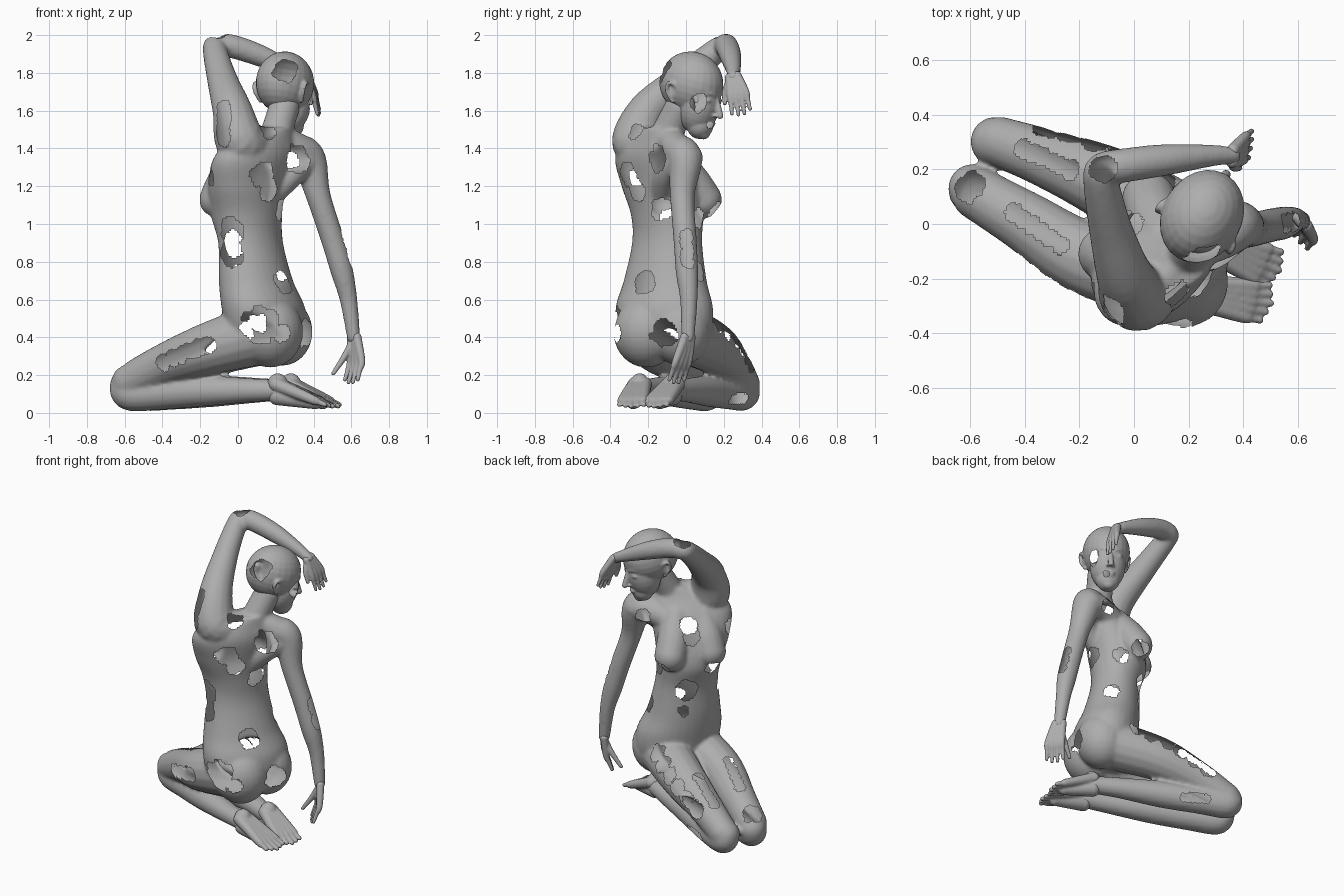
import bpy, bmesh, math
from mathutils import Vector, Matrix, noise

cube = bpy.data.objects.get("Cube")
if cube:
    bpy.data.objects.remove(cube, do_unlink=True)

grey = bpy.data.materials.new("stone_grey")
grey.use_nodes = True
tone = (0.42, 0.42, 0.42, 1)
grey.diffuse_color = tone
for node in grey.node_tree.nodes:
    if node.type == 'BSDF_PRINCIPLED':
        node.inputs["Base Color"].default_value = tone


def spline(points, steps=6):
    """Catmull-Rom through rows of any length."""
    rows = [points[0]] + list(points) + [points[-1]]
    out = []
    for a, b, c, d in zip(rows, rows[1:], rows[2:], rows[3:]):
        for s in range(steps):
            t = s / steps
            out.append([q + t * (r - p) / 2 + t * t * (2 * p - 5 * q + 4 * r - s4) / 2
                        + t ** 3 * (3 * q - p - 3 * r + s4) / 2
                        for p, q, r, s4 in zip(a, b, c, d)])
    return out + [list(points[-1])]


def skin(bm, rings):
    """Close a row of point rings into a solid tube."""
    loops = [[bm.verts.new(co) for co in ring] for ring in rings]
    n = len(loops[0])
    for low, high in zip(loops, loops[1:]):
        for i in range(n):
            j = (i + 1) % n
            bm.faces.new((low[i], low[j], high[j], high[i]))
    bm.faces.new(loops[0][::-1])
    bm.faces.new(loops[-1])


def ellipse(centre, u, v, sides):
    turns = [math.tau * i / sides for i in range(sides)]
    return [centre + u * math.cos(t) + v * math.sin(t) for t in turns]


def ball(bm, centre, size, frame=Matrix()):
    place = frame @ Matrix.Translation(centre) @ Matrix.Diagonal((*size, 1))
    bmesh.ops.create_uvsphere(bm, u_segments=24, v_segments=14, radius=1, matrix=place)


def limb(bm, points, frame=Matrix(), sides=16):
    """Round tube through (x, y, z, radius) rows with rounded ends."""
    rows = spline(points)
    path = [frame @ Vector(row[:3]) for row in rows]
    rings, u = [], None
    for i, centre in enumerate(path):
        along = (path[min(i + 1, len(path) - 1)] - path[max(i - 1, 0)]).normalized()
        u = along.orthogonal() if u is None else u - along * u.dot(along)
        u.normalize()
        rings.append(ellipse(centre, u * rows[i][3], along.cross(u) * rows[i][3], sides))
    skin(bm, rings)
    for end in (0, -1):
        ball(bm, path[end], [rows[end][3]] * 3)


def fan(bm, root, knuckle, tip, side, spread, radii, count):
    """Fingers or toes whose bones also fill the palm or sole."""
    side = Vector(side).normalized() * spread
    for i in range(count):
        shift = side * (i - (count - 1) / 2)
        length = 1 - 0.12 * abs(i - (count - 1) / 2)
        base = Vector(knuckle) + shift
        end = base + (Vector(tip) - Vector(knuckle)) * length + shift * 0.15
        start = Vector(root) + shift * 0.5
        limb(bm, [(*p, r) for p, r in zip((start, base, (base + end) / 2, end),
                                          (radii[0], radii[1], radii[2], radii[2] * 0.8))], sides=10)


def streak(start, end, radius, count=6):
    """A long opening made of overlapping round ones."""
    a, b = Vector(start), Vector(end)
    return [(*a.lerp(b, i / (count - 1)), radius) for i in range(count)]


def pierce(obj, holes):
    """Remove ragged patches of the shell around each surface point."""
    spots = []
    for x, y, z, radius in holes:
        found, co, normal, _ = obj.closest_point_on_mesh((x, y, z))
        if found:
            spots.append((co.copy(), normal.copy(), radius))
    bm = bmesh.new()
    bm.from_mesh(obj.data)
    bm.normal_update()
    doomed = []
    for face in bm.faces:
        c = face.calc_center_median()
        ragged = 1 + 0.3 * noise.noise(c * 22)
        if any((c - co).length < r * ragged and face.normal.dot(nor) > 0.1 for co, nor, r in spots):
            doomed.append(face)
    bmesh.ops.delete(bm, geom=doomed, context='FACES')
    bm.to_mesh(obj.data)
    bm.free()


def finish(name, bm, voxel, smoothing, holes=()):
    """Fuse the overlapping solids into one smooth shell, then pierce it."""
    bmesh.ops.recalc_face_normals(bm, faces=bm.faces)
    mesh = bpy.data.meshes.new(name)
    bm.to_mesh(mesh)
    bm.free()
    obj = bpy.data.objects.new(name, mesh)
    bpy.context.collection.objects.link(obj)
    fuse = obj.modifiers.new("Fuse", 'REMESH')
    fuse.mode = 'VOXEL'
    fuse.voxel_size = voxel
    soft = obj.modifiers.new("Soften", 'SMOOTH')
    soft.factor = 0.5
    soft.iterations = smoothing
    bpy.context.view_layer.update()
    graph = bpy.context.evaluated_depsgraph_get()
    shell = bpy.data.meshes.new_from_object(obj.evaluated_get(graph))
    obj.modifiers.clear()
    obj.data = shell
    bpy.context.view_layer.update()
    if holes:
        pierce(obj, holes)
    obj.data.materials.clear()
    obj.data.materials.append(grey)
    for face in obj.data.polygons:
        face.use_smooth = True


body = bmesh.new()

# Torso: x, y, z, half width, half depth, turn of the width axis
torso = [(.15, -.11, .28, .13, .09, 60), (.15, -.11, .4, .25, .18, 60), (.135, -.115, .55, .275, .2, 60),
         (.095, -.11, .7, .235, .178, 57), (.067, -.1, .9, .2, .155, 54), (.045, -.1, 1.05, .205, .175, 48),
         (.05, -.135, 1.2, .235, .175, 44), (.085, -.168, 1.35, .255, .155, 43), (.14, -.16, 1.45, .2, .11, 42),
         (.19, -.13, 1.51, .1, .085, 42)]
rings = []
for x, y, z, wide, deep, turn in spline(torso):
    spin = Matrix.Rotation(math.radians(turn), 3, 'Z')
    rings.append(ellipse(Vector((x, y, z)), spin @ Vector((wide, 0, 0)), spin @ Vector((0, deep, 0)), 32))
skin(body, rings)
# Breasts sloping down from the collar
limb(body, [(0, -.17, 1.33, .09), (-.065, -.13, 1.22, .1), (-.105, -.11, 1.13, .1)])
limb(body, [(.11, -.05, 1.33, .09), (.075, .03, 1.22, .1), (.055, .09, 1.13, .1)])
# Buttocks and neck
ball(body, (.17, -.21, .43), (.175, .175, .19))
ball(body, (.235, -.03, .43), (.16, .16, .18))
limb(body, [(.19, -.13, 1.4, .1), (.21, -.09, 1.5, .085), (.245, -.03, 1.62, .082)])
# Chest and back muscles running to the right shoulder
limb(body, [(.14, -.03, 1.31, .08), (.27, 0, 1.35, .08), (.37, .01, 1.35, .08)])
limb(body, [(.18, -.13, 1.15, .06), (.28, -.1, 1.26, .07), (.37, -.03, 1.34, .07)])

# Arms: the left one raised over the head, the right one hanging
limb(body, [(.14, -.17, 1.44, .08), (.02, -.26, 1.43, .133), (-.03, -.2, 1.6, .106), (-.085, -.02, 1.77, .08),
            (-.12, .15, 1.91, .066), (-.115, .2, 1.942, .061), (-.03, .215, 1.94, .063),
            (.12, .235, 1.89, .058), (.28, .25, 1.82, .041), (.36, .25, 1.78, .032)])
limb(body, [(.2, -.11, 1.48, .06), (.31, -.05, 1.4, .085), (.375, -.005, 1.34, .092), (.425, -.02, 1.15, .066),
            (.5, -.005, .92, .062), (.55, .005, .75, .06), (.585, .015, .6, .047), (.612, .01, .4, .036)])

# Legs: thighs, then shins folded back beneath them
limb(body, [(.12, -.2, .42, .165), (-.17, -.13, .335, .138), (-.4, .01, .25, .112), (-.57, .11, .165, .098)])
limb(body, [(.19, -.02, .42, .155), (-.08, .14, .345, .138), (-.32, .24, .245, .108), (-.49, .3, .15, .093)])
limb(body, [(-.59, .13, .14, .09), (-.57, .11, .1, .09), (-.42, .04, .1, .085), (-.2, -.07, .115, .083),
            (.05, -.18, .12, .065), (.21, -.24, .12, .055)])
limb(body, [(-.51, .3, .14, .088), (-.49, .3, .1, .088), (-.34, .235, .1, .083), (-.12, .12, .115, .083),
            (.12, .01, .12, .065), (.28, -.07, .12, .055)])

torso_holes = [(-.02, -.23, .97, .07), (-.02, -.24, .84, .07), (.15, -.34, 1.25, .07), (.12, -.36, .47, .1),
               (.22, -.35, .42, .05), (.3, -.1, 1.33, .075), (.27, .09, 1.34, .05), (.2, -.3, 1.17, .06),
               (.24, -.13, 1.07, .06), (.27, -.24, .7, .065), (.37, -.12, .42, .07), (.15, -.25, 1.48, .05),
               (.23, .06, .75, .05), (-.03, 0, 1.32, .06), (-.04, 0, 1.25, .055), (.08, .17, 1.06, .055),
               (-.15, -.08, 1.04, .055), (0, 0, .9, .07), (0, .03, .75, .035), (.15, .05, 1.03, .05),
               (-.12, -.25, 1.25, .05)]
limb_holes = [(-.62, .15, .28, .06), (-.11, .2, 2, .05)]
limb_holes += streak((-.08, -.3, 1.62), (-.07, -.35, 1.45), .045)
limb_holes += streak((.58, 0, .95), (.6, .01, .8), .035)
limb_holes += streak((.12, .2, .5), (-.3, .4, .28), .055)
limb_holes += streak((-.16, -.28, .36), (-.38, -.12, .27), .045)
limb_holes += streak((-.28, -.07, .46), (-.45, .05, .38), .035)
limb_holes += streak((-.25, .2, .45), (-.42, .28, .34), .035)
limb_holes += streak((-.32, .32, .07), (-.2, .25, .07), .03)
finish("body_shell", body, .011, 7, torso_holes + limb_holes)

# Head: built facing local +y, then turned and bowed
turned = (Matrix.Translation((.25, .03, 1.735)) @ Matrix.Rotation(math.radians(-30), 4, 'Z')
          @ Matrix.Rotation(math.radians(-15), 4, 'X'))
head = bmesh.new()
ball(head, (0, -.005, .01), (.147, .178, .167), turned)
ball(head, (0, .075, -.09), (.112, .108, .155), turned)
ball(head, (0, .105, -.19), (.075, .07, .075), turned)
ball(head, (0, .135, -.225), (.04, .035, .035), turned)
limb(head, [(0, .165, -.03, .014), (0, .19, -.075, .016), (0, .21, -.112, .018)], turned)
ball(head, (0, .17, -.163), (.034, .018, .009), turned)
ball(head, (0, .167, -.178), (.03, .017, .01), turned)
for side in (-1, 1):
    ball(head, (side * .05, .15, -.045), (.03, .018, .014), turned)
    limb(head, [(side * .025, .165, -.012, .01), (side * .06, .148, -.005, .011), (side * .095, .11, -.02, .01)], turned)
    ball(head, (side * .016, .185, -.118), (.013, .015, .01), turned)
    # Ear rim and inner ridge
    limb(head, [(side * x, y, z, .01) for x, y, z in
                ((.13, -.01, -.03), (.147, -.025, .0), (.155, -.055, -.005), (.148, -.055, -.05), (.125, -.02, -.095))], turned)
    ball(head, (side * .13, -.03, -.045), (.012, .025, .04), turned)
head_holes = [(.26, -.14, 1.82, .065), (.39, .07, 1.64, .045), (.22, -.1, 1.6, .03), (.34, .13, 1.52, .02)]
finish("head", head, .007, 3, head_holes)

# Hands
raised = bmesh.new()
fan(raised, (.36, .25, 1.78), (.4, .275, 1.69), (.43, .295, 1.575), (.1, .95, .25), .029, (.024, .019, .013), 4)
limb(raised, [(.36, .24, 1.77, .022), (.365, .21, 1.71, .018), (.385, .205, 1.64, .012)], sides=10)
finish("raised_hand", raised, .006, 2)
lowered = bmesh.new()
fan(lowered, (.615, .01, .4), (.625, -.02, .275), (.595, -.055, .155), (.65, -.75, 0), .03, (.025, .02, .014), 4)
limb(lowered, [(.61, .01, .38, .022), (.565, 0, .3, .018), (.505, -.02, .21, .012)], sides=10)
finish("lowered_hand", lowered, .006, 2)

# Feet: soles up, insteps resting on the floor, toes pointing back
feet = (("left_foot", (.21, -.245, .15), (.41, -.28, .07), (.5, -.29, .035), (.25, .95, 0)),
        ("right_foot", (.28, -.07, .15), (.45, -.14, .07), (.53, -.17, .035), (.4, .9, 0)))
for name, heel, knuckle, toes, side in feet:
    foot = bmesh.new()
    ball(foot, heel, (.055, .052, .06))
    limb(foot, [(*heel[:2], .09, .05), (*knuckle[:2], .055, .036)])
    fan(foot, heel, knuckle, toes, side, .029, (.038, .026, .017), 5)
    finish(name, foot, .007, 3)
